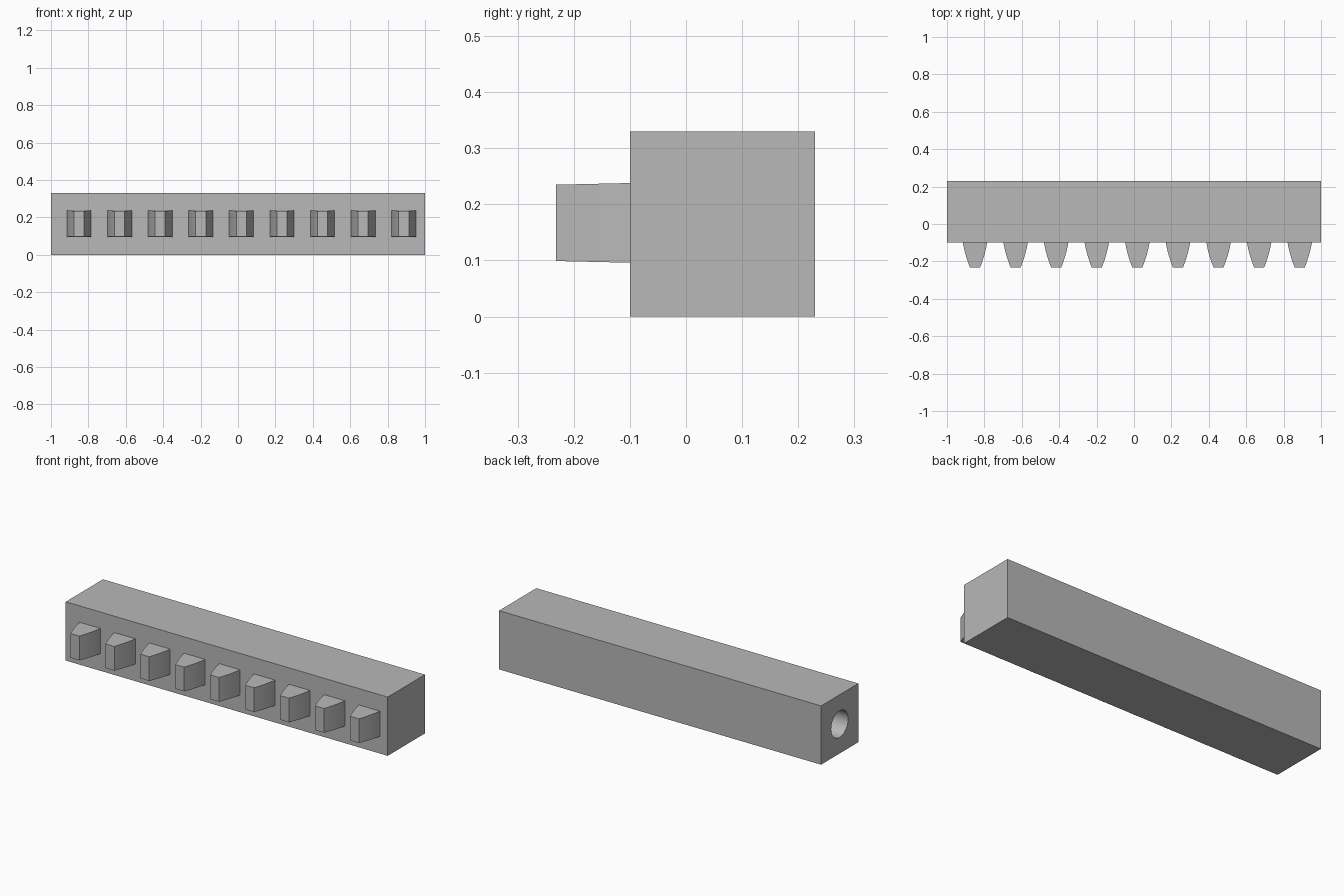
import bpy, bmesh, math

cube = bpy.data.objects.get("Cube")
if cube:
    bpy.data.objects.remove(cube, do_unlink=True)

grey = bpy.data.materials.new("plain grey")
grey.use_nodes = True
grey.diffuse_color = (0.48, 0.48, 0.48, 1)
grey.node_tree.nodes["Principled BSDF"].inputs["Base Color"].default_value = grey.diffuse_color

BAR = 0.33          # height and depth of the bar
FRONT = -0.1        # y of the face that carries the teeth
MID_Z = BAR / 2


def smooth(obj):
    bpy.ops.object.select_all(action='DESELECT')
    obj.select_set(True)
    bpy.context.view_layer.objects.active = obj
    bpy.ops.object.shade_smooth_by_angle(angle=math.radians(30))


# Square bar
bpy.ops.mesh.primitive_cube_add(size=1, location=(0, FRONT + BAR / 2, MID_Z))
bar = bpy.context.object
bar.name = "bar"
bar.scale = (2, BAR, BAR)
bpy.ops.object.transform_apply(location=False, rotation=False)
bar.data.materials.append(grey)

# Blind round bore in the right end
BORE_DEPTH = 0.5
bpy.ops.mesh.primitive_cylinder_add(
    vertices=48, radius=0.075, depth=2 * BORE_DEPTH,
    location=(-1, FRONT + BAR / 2, MID_Z), rotation=(0, math.pi / 2, 0))
cutter = bpy.context.object
cutter.name = "bore_cutter"
cutter.data.materials.append(grey)
cutter.hide_render = True
cut = bar.modifiers.new("bore", 'BOOLEAN')
cut.operation = 'DIFFERENCE'
cut.solver = 'EXACT'
cut.object = cutter
bpy.context.view_layer.objects.active = bar
bpy.ops.object.modifier_apply(modifier=cut.name)
bpy.data.objects.remove(cutter, do_unlink=True)
smooth(bar)

# Tooth cross-sections from root to tip: curved flanks, slight draft in height
ROOT, TIP, LENGTH, STEPS = 0.065, 0.027, 0.132, 8


def tooth_mesh():
    bm = bmesh.new()
    rings = []
    for i in range(STEPS + 1):
        t = i / STEPS
        half_w = ROOT - (ROOT - TIP) * (0.6 * t + 0.4 * t * t)
        half_h = 0.071 - 0.003 * t
        rings.append([bm.verts.new((sx * half_w, -LENGTH * t, sz * half_h))
                      for sx, sz in ((-1, -1), (1, -1), (1, 1), (-1, 1))])
    for a, b in zip(rings, rings[1:]):
        for k in range(4):
            n = (k + 1) % 4
            bm.faces.new((a[k], a[n], b[n], b[k]))
    bm.faces.new(rings[0])
    bm.faces.new(rings[-1])
    bmesh.ops.recalc_face_normals(bm, faces=bm.faces)
    mesh = bpy.data.meshes.new("tooth")
    bm.to_mesh(mesh)
    bm.free()
    mesh.materials.append(grey)
    return mesh


# Row of nine teeth
mesh = tooth_mesh()
for i in range(9):
    tooth = bpy.data.objects.new(f"tooth_{i + 1}", mesh)
    tooth.location = (-0.85 + 0.217 * i, FRONT, MID_Z + 0.002)
    bpy.context.collection.objects.link(tooth)
    if i == 0:
        smooth(tooth)
